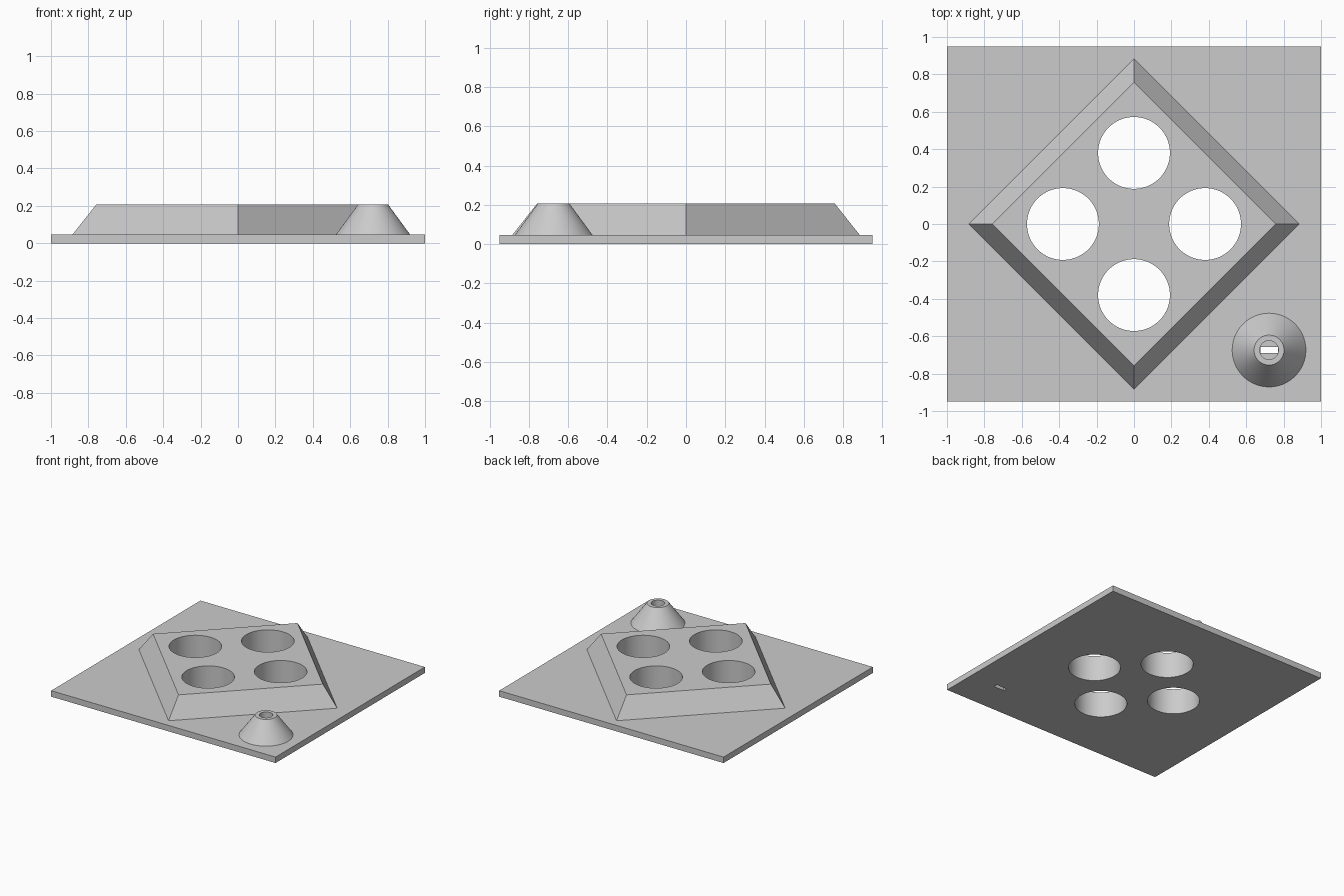
import bpy, bmesh, math

if "Cube" in bpy.data.objects:
    bpy.data.objects.remove(bpy.data.objects["Cube"], do_unlink=True)

PLATE_TOP, TOP = 0.048, 0.208
HOLE_R, HOLE_OFF = 0.192, 0.38
SPOUT = (0.722, -0.674)

grey = bpy.data.materials.new("Plain grey")
grey.use_nodes = True
GREY = (0.6, 0.6, 0.6, 1)
grey.diffuse_color = GREY
grey.node_tree.nodes["Principled BSDF"].inputs["Base Color"].default_value = GREY


def finish(obj, name):
    obj.name = obj.data.name = name
    obj.data.materials.clear()
    obj.data.materials.append(grey)
    return obj


def box(name, centre, size):
    bpy.ops.mesh.primitive_cube_add(size=1, location=centre)
    obj = bpy.context.object
    obj.scale = size
    bpy.ops.object.transform_apply(location=False, rotation=False, scale=True)
    return finish(obj, name)


def frustum(name, sides, r1, r2, z1, z2, xy=(0, 0)):
    bpy.ops.mesh.primitive_cone_add(vertices=sides, radius1=r1, radius2=r2, depth=z2 - z1,
                                    location=(*xy, (z1 + z2) / 2))
    return finish(bpy.context.object, name)


def cut(target, cutters):
    bpy.ops.object.select_all(action="DESELECT")
    bpy.context.view_layer.objects.active = target
    target.select_set(True)
    for cutter in cutters:
        cutter.hide_render = True
        mod = target.modifiers.new("Cut", "BOOLEAN")
        mod.operation, mod.solver, mod.object = "DIFFERENCE", "EXACT", cutter
        bpy.ops.object.modifier_apply(modifier=mod.name)
    bpy.ops.object.shade_smooth_by_angle(angle=math.radians(30))


# Main parts: flat plate, raised diamond and tapered spout
plate = box("base_plate", (0, 0, PLATE_TOP / 2), (2, 1.9, PLATE_TOP))
diamond = frustum("raised_diamond", 4, 0.884, 0.757, PLATE_TOP, TOP)
spout = frustum("spout_cone", 96, 0.197, 0.08, PLATE_TOP, TOP, SPOUT)

# Cutters: four round wells, the spout bore and the slot below it
wells = [frustum("well_cutter", 96, HOLE_R, HOLE_R, -0.1, 0.4, xy)
         for xy in ((HOLE_OFF, 0), (-HOLE_OFF, 0), (0, HOLE_OFF), (0, -HOLE_OFF))]
bore = frustum("bore_cutter", 64, 0.05, 0.05, -0.1, 0.4, SPOUT)
slot = box("slot_cutter", (*SPOUT, 0), (0.094, 0.032, 0.4))

cut(plate, wells + [slot])
cut(diamond, wells)
cut(spout, [bore])

for helper in wells + [bore, slot]:
    bpy.data.objects.remove(helper, do_unlink=True)
